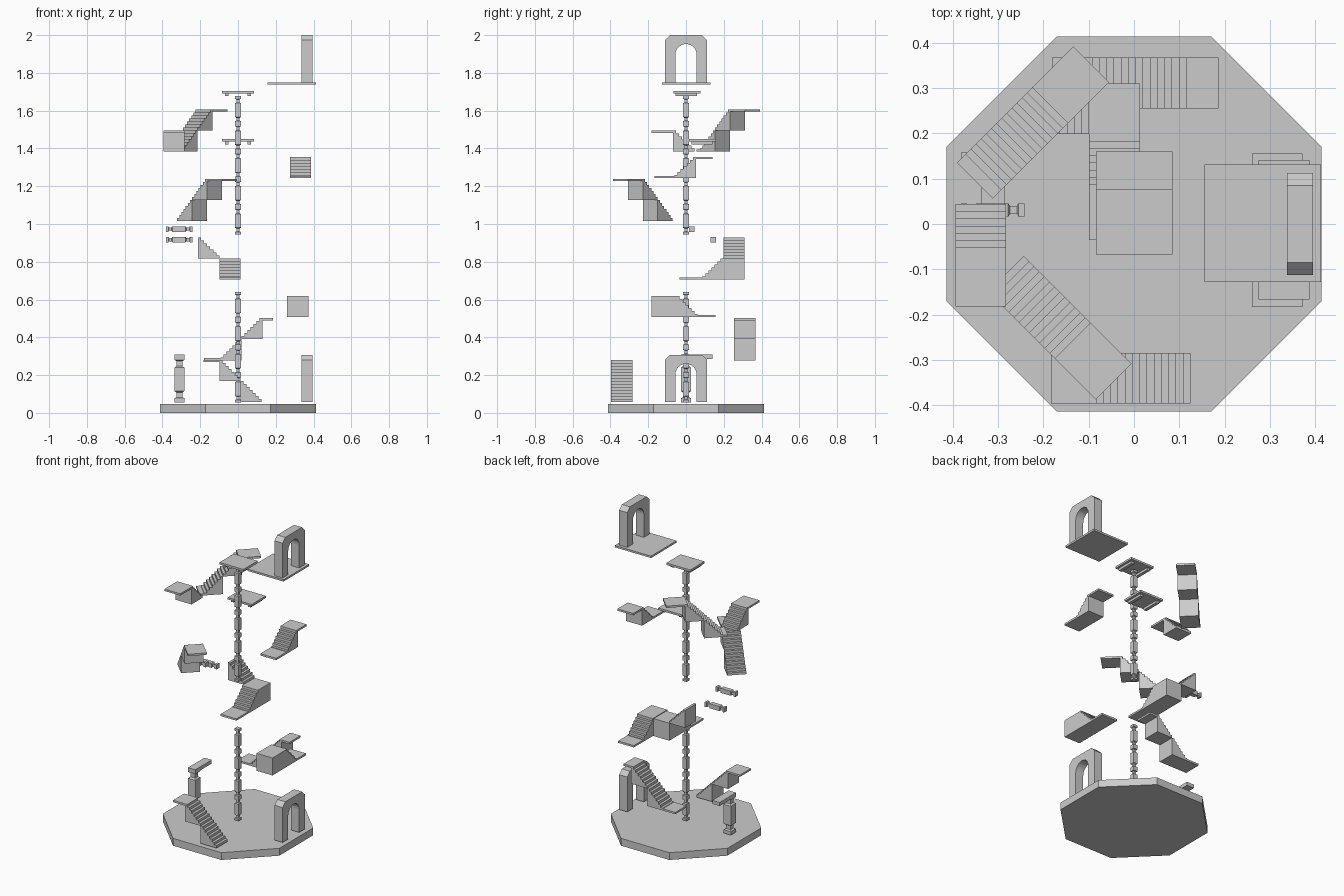
import bpy, bmesh
from math import radians, sin, cos, pi
from mathutils import Matrix, Vector

if "Cube" in bpy.data.objects:
    bpy.data.objects.remove(bpy.data.objects["Cube"])

M = 0.112      # stair module: run, rise and width
T = 0.012      # slab thickness
STEPS = 7


def finish(name, bm, mat=Matrix()):
    bmesh.ops.transform(bm, matrix=mat, verts=bm.verts)
    bmesh.ops.recalc_face_normals(bm, faces=bm.faces)
    me = bpy.data.meshes.new(name)
    bm.to_mesh(me)
    bm.free()
    ob = bpy.data.objects.new(name, me)
    bpy.context.collection.objects.link(ob)
    return ob


def add_prism(bm, profile, width):
    """Profile in the local x-z plane, extruded evenly to both sides in y."""
    face = bm.faces.new([bm.verts.new((s, -width / 2, z)) for s, z in profile])
    res = bmesh.ops.extrude_face_region(bm, geom=[face], use_keep_orig=True)
    verts = [g for g in res["geom"] if isinstance(g, bmesh.types.BMVert)]
    bmesh.ops.translate(bm, vec=(0, width, 0), verts=verts)


def rect(s0, s1, z0, z1):
    return [(s0, z0), (s1, z0), (s1, z1), (s0, z1)]


def box(name, x0, x1, y0, y1, z0, z1):
    bm = bmesh.new()
    add_prism(bm, rect(x0, x1, z0, z1), y1 - y0)
    return finish(name, bm, Matrix.Translation((0, (y0 + y1) / 2, 0)))


def flight(name, x, y, z, angle, n=1, low=0, high=0, block=0):
    """Stair modules climbing along angle from (x, y, z), with landings."""
    bm = bmesh.new()
    for k in range(n):
        o = k * M
        pts = [(o + M, o), (o, o)]
        for i in range(STEPS):
            h = o + (i + 1) * M / STEPS
            pts += [(o + i * M / STEPS, h), (o + (i + 1) * M / STEPS, h)]
        add_prism(bm, pts, M)
    top = n * M
    if low:
        add_prism(bm, rect(-low, 0, 0, T), M)
    if high:
        add_prism(bm, rect(top, top + high, top - T, top), M)
    if block:
        add_prism(bm, rect(top, top + block, top - M, top), M)
    finish(name, bm, Matrix.Translation((x, y, z)) @ Matrix.Rotation(radians(angle), 4, 'Z'))


def baluster(name, loc, length, r, along_x=False):
    """Square turned post: foot, neck, body, neck, cap."""
    bm = bmesh.new()
    prof = [(0, 1), (.09, 1), (.11, .6), (.21, .6), (.24, 1),
            (.74, 1), (.77, .6), (.88, .6), (.9, 1), (1, 1)]
    rings = [[bm.verts.new((a * r * k, b * r * k, t * length))
              for a, b in ((-1, -1), (1, -1), (1, 1), (-1, 1))] for t, k in prof]
    for lo, hi in zip(rings, rings[1:]):
        for i in range(4):
            j = (i + 1) % 4
            bm.faces.new((lo[i], lo[j], hi[j], hi[i]))
    bm.faces.new(rings[0][::-1])
    bm.faces.new(rings[-1])
    rot = Matrix.Rotation(pi / 2, 4, 'Y') if along_x else Matrix()
    finish(name, bm, Matrix.Translation(loc) @ rot)


def arch(name, z):
    """Doorway with chamfered shoulders and a round opening."""
    w, h, c, r, spring = 0.112, 0.25, 0.027, 0.056, 0.147
    pts = [(-r, 0), (-w, 0), (-w, h - c), (-w + c, h), (w - c, h), (w, h - c), (w, 0), (r, 0)]
    pts += [(r * cos(i * pi / 12), spring + r * sin(i * pi / 12)) for i in range(13)]
    bm = bmesh.new()
    add_prism(bm, pts, 0.057)
    finish(name, bm, Matrix.Translation((0.366, 0, z)) @ Matrix.Rotation(pi / 2, 4, 'Z'))


# Octagonal base
bm = bmesh.new()
bmesh.ops.create_cone(bm, cap_ends=True, segments=8, radius1=0.447, radius2=0.447, depth=0.047)
finish("base", bm, Matrix.Translation((0, 0, 0.0235)) @ Matrix.Rotation(pi / 8, 4, 'Z'))

# Doorways and upper platform
arch("lower_doorway", 0.057)
arch("upper_doorway", 1.75)
box("upper_platform", 0.156, 0.412, -0.128, 0.131, 1.738, 1.75)

# Central column in two stretches
U = 0.1465
for i in range(4):
    baluster(f"lower_column_{i}", (0, 0, 0.055 + i * U), U, 0.0148)
for i in range(5):
    baluster(f"upper_column_{i}", (0, 0, 0.945 + i * U), U, 0.0148)

# Column platforms with bearers underneath
for name, z, y0 in (("top", 1.692, -0.067), ("middle", 1.436, 0.016)):
    box(name + "_platform", -0.084, 0.085, y0, y0 + 0.144, z, z + 0.013)
    for side, x in (("left", -0.06), ("right", 0.06)):
        box(f"{name}_{side}_bearer", x - 0.01, x + 0.01, y0 + 0.012, y0 + 0.125, z - 0.015, z)

# Standing post with cross beam, and loose posts
baluster("standing_post", (-0.31, 0, 0.055), 0.25, 0.026)
box("post_beam", -0.336, -0.284, -0.026, 0.14, 0.285, 0.308)
baluster("loose_post_a", (-0.381, 0.031, 0.973), 0.14, 0.0145, True)
baluster("loose_post_b", (-0.381, 0.143, 0.917), 0.14, 0.0145, True)

# Stair flights, bottom to top
flight("front_stair", 0.125, -0.34, 0.057, 180, 2, high=0.084)
flight("back_stair", -0.093, 0.311, 0.278, 0, 2, low=0.088, high=0.055)
flight("right_stair", 0.316, 0.062, 0.507, -90, low=0.094, block=0.133)
flight("inner_stair", -0.043, 0.086, 0.705, 90, low=0.121, block=M)
flight("inner_stair_turn", -0.099, 0.254, 0.817, 180)
flight("front_left_stair", -0.2825, -0.11, 1.015, -45, 2, high=M)
flight("high_right_stair", 0.331, -0.06, 1.243, 90, low=0.107, high=0.089)
flight("left_stair", -0.338, 0.044, 1.383, -90, high=0.114)
flight("back_left_stair", -0.332, 0.1145, 1.383, 45, 2, low=0.027, high=M)
